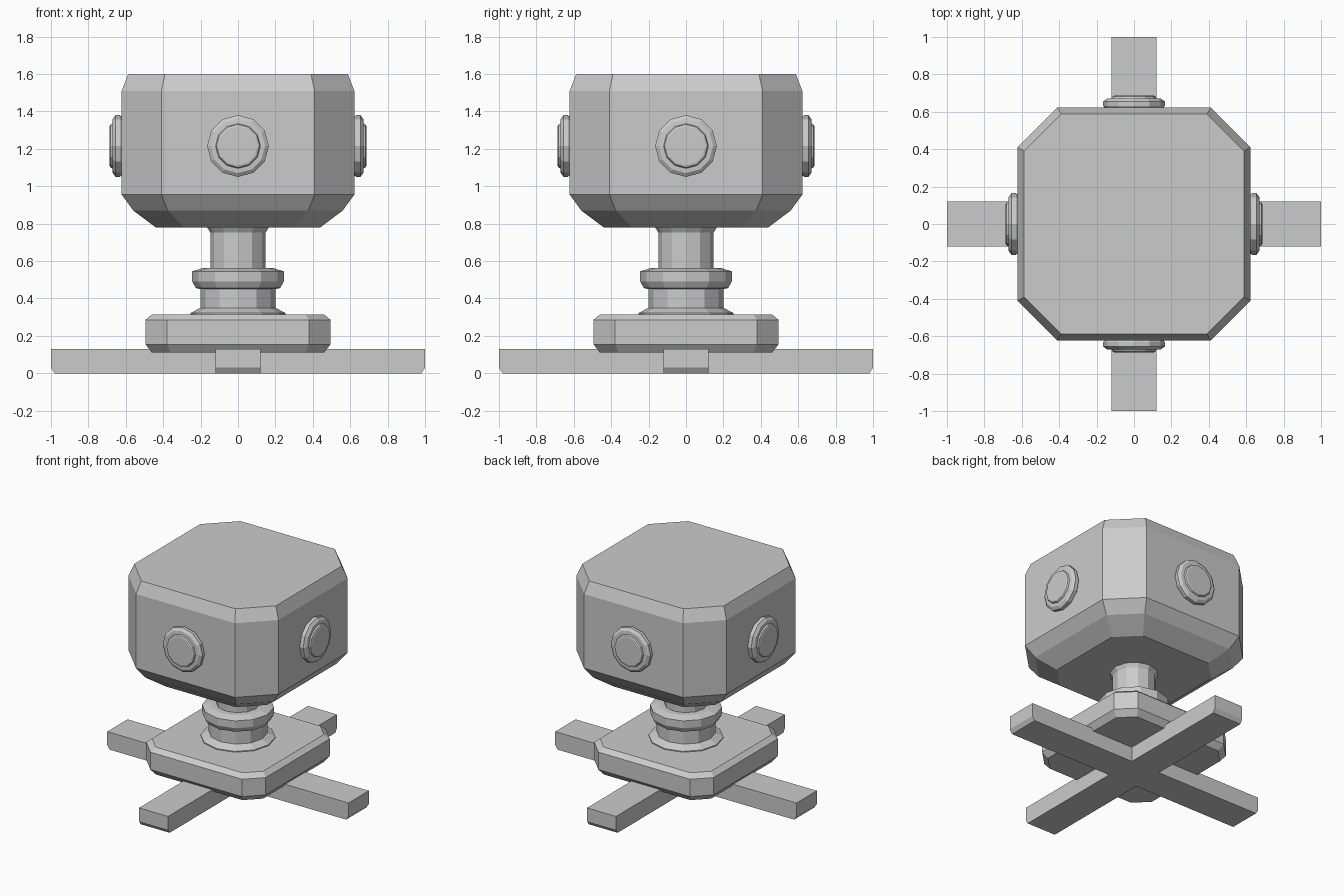
import bpy, bmesh
from math import cos, sin, pi
from mathutils import Matrix

cube = bpy.data.objects.get("Cube")
if cube:
    bpy.data.objects.remove(cube, do_unlink=True)

GREY = (0.6, 0.6, 0.6, 1)
mat = bpy.data.materials.new("plain grey")
mat.use_nodes = True
mat.diffuse_color = GREY
mat.node_tree.nodes["Principled BSDF"].inputs["Base Color"].default_value = GREY


def finish(bm, name):
    bmesh.ops.recalc_face_normals(bm, faces=bm.faces)
    mesh = bpy.data.meshes.new(name)
    bm.to_mesh(mesh)
    bm.free()
    mesh.materials.append(mat)
    ob = bpy.data.objects.new(name, mesh)
    bpy.context.collection.objects.link(ob)
    return ob


def loft(rings, name, matrix=Matrix()):
    """Skin a stack of equal-sized rings and cap both ends."""
    bm = bmesh.new()
    loops = [[bm.verts.new(matrix @ Matrix.Translation(p).translation) for p in r] for r in rings]
    for a, b in zip(loops, loops[1:]):
        for i in range(len(a)):
            j = (i + 1) % len(a)
            bm.faces.new((a[i], a[j], b[j], b[i]))
    bm.faces.new(loops[0])
    bm.faces.new(loops[-1])
    return finish(bm, name)


def octagon(half, flat, z):
    """Square of the given half width with cut corners."""
    ring = []
    for k in range(4):
        c, s = round(cos(k * pi / 2)), round(sin(k * pi / 2))
        ring += [(c * half - s * v, s * half + c * v, z) for v in (-flat, flat)]
    return ring


def circle(r, z, sides=12):
    return [(r * cos(2 * pi * i / sides), r * sin(2 * pi * i / sides), z) for i in range(sides)]


# Head block
loft([octagon(*p) for p in ((0.44, 0.29, 0.78), (0.56, 0.375, 0.87), (0.622, 0.41, 0.955),
                            (0.622, 0.41, 1.51), (0.587, 0.39, 1.6))], "head_block")

# Base plate
loft([octagon(*p) for p in ((0.46, 0.36, 0.11), (0.495, 0.38, 0.155),
                            (0.495, 0.38, 0.285), (0.46, 0.36, 0.315))], "base_plate")

# Turned stem
stem = ((0.255, 0.31), (0.255, 0.322), (0.2, 0.35), (0.2, 0.45), (0.225, 0.455),
        (0.245, 0.49), (0.245, 0.545), (0.19, 0.562), (0.148, 0.562), (0.148, 0.752), (0.168, 0.785))
loft([circle(*p) for p in stem], "stem")

# Round knobs on the four sides
knob = ((0.15, 0.61), (0.165, 0.632), (0.165, 0.655), (0.145, 0.67),
        (0.12, 0.672), (0.115, 0.682), (0.105, 0.686))
for k, side in enumerate(("left", "back", "right", "front")):
    turn = Matrix.Rotation(k * pi / 2, 4, "Z") @ Matrix.Translation((0, 0, 1.215)) @ Matrix.Rotation(pi / 2, 4, "Y")
    loft([circle(*p) for p in knob], side + "_knob", turn)

# Crossed feet with trimmed lower ends
foot = ((-0.98, 0), (0.98, 0), (1, 0.03), (1, 0.13), (-1, 0.13), (-1, 0.03))
for k, name in enumerate(("side_foot_bar", "front_foot_bar")):
    loft([[(x, w, z) for x, z in foot] for w in (-0.12, 0.12)], name, Matrix.Rotation(k * pi / 2, 4, "Z"))
